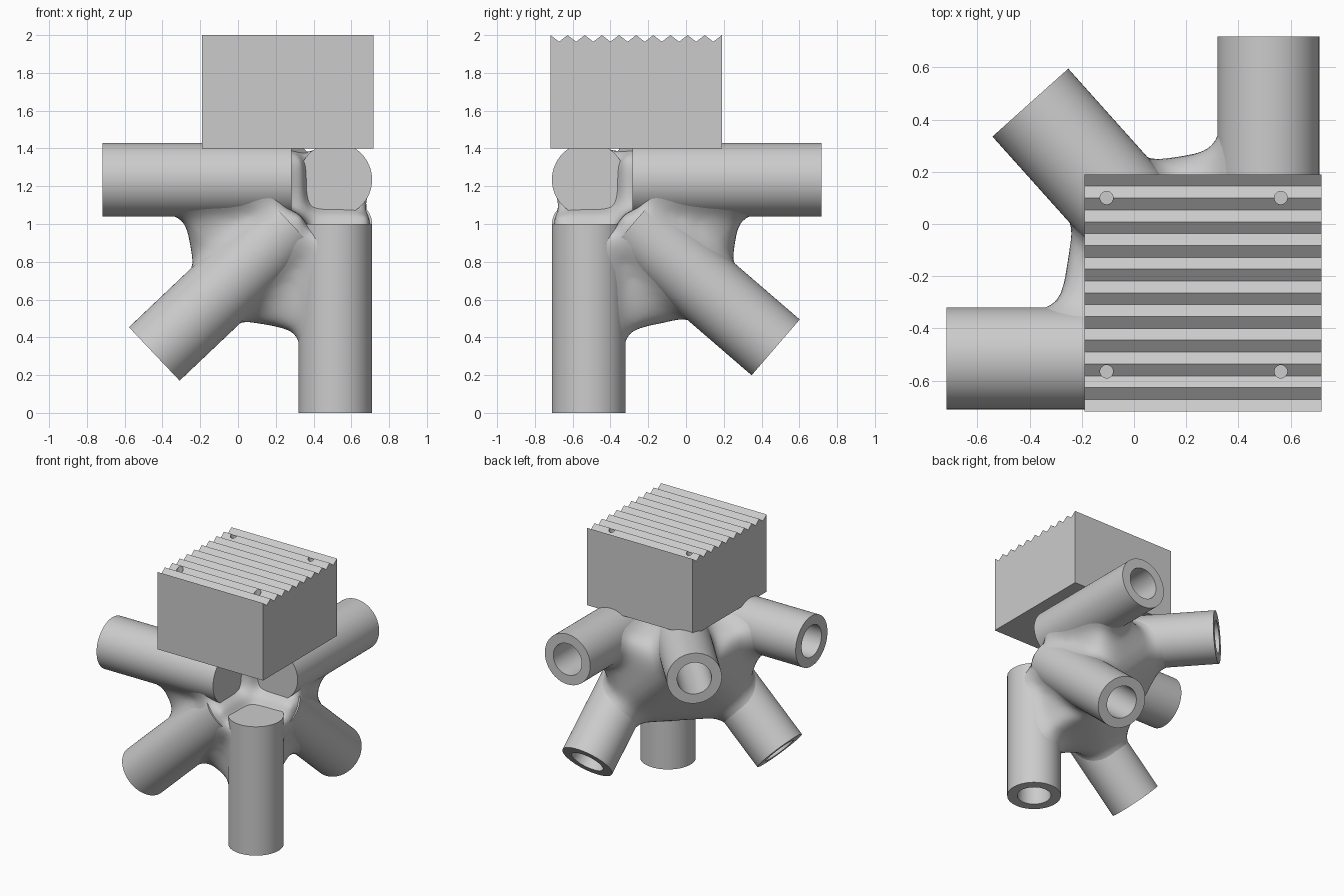
import bpy, bmesh, math
from mathutils import Vector, Matrix

cube = bpy.data.objects.get("Cube")
if cube:
    bpy.data.objects.remove(cube, do_unlink=True)

grey = bpy.data.materials.new("light grey")
grey.use_nodes = True
grey.diffuse_color = (0.6, 0.6, 0.6, 1)
grey.node_tree.nodes["Principled BSDF"].inputs["Base Color"].default_value = (0.6, 0.6, 0.6, 1)

RADIUS, BORE = 0.195, 0.122
AXIS = 0.515       # offset of the corner axis from the centre
TIP = 0.2825       # where the side tubes begin
ARM_Z = 1.235      # height of the level tubes
BORE_START = 0.45  # every tube is 1 long, the bore is blind

# name: (inner end, direction)
TUBES = {
    "upright_tube": ((AXIS, -AXIS, 1.0), (0, 0, -1)),
    "right_level_tube": ((TIP, -AXIS, ARM_Z), (-1, 0, 0)),
    "back_level_tube": ((AXIS, -TIP, ARM_Z), (0, 1, 0)),
    "diagonal_level_tube": ((0.27, -0.28, ARM_Z), (-0.667, 0.745, 0)),
    "right_sloping_tube": ((TIP, -AXIS, 1.0), (-0.726, 0, -0.688)),
    "back_sloping_tube": ((AXIS, -TIP, 1.0), (0, 0.757, -0.653)),
}


def add_object(name, bm):
    bmesh.ops.recalc_face_normals(bm, faces=bm.faces)
    mesh = bpy.data.meshes.new(name)
    bm.to_mesh(mesh)
    bm.free()
    mesh.materials.append(grey)
    obj = bpy.data.objects.new(name, mesh)
    bpy.context.collection.objects.link(obj)
    return obj


def activate(obj):
    bpy.ops.object.select_all(action="DESELECT")
    obj.select_set(True)
    bpy.context.view_layer.objects.active = obj


def frame(origin, direction):
    """Matrix that puts local z along the tube."""
    turn = Vector(direction).to_track_quat("Z", "Y").to_matrix().to_4x4()
    return Matrix.Translation(origin) @ turn


def add_rod(bm, matrix, radius, start, end, sides=48):
    bmesh.ops.create_cone(bm, cap_ends=True, segments=sides, radius1=radius, radius2=radius,
                          depth=end - start,
                          matrix=matrix @ Matrix.Translation((0, 0, (start + end) / 2)))


def add_ball(bm, centre, radii):
    bmesh.ops.create_icosphere(bm, subdivisions=3, radius=1,
                               matrix=Matrix.Translation(centre) @ Matrix.Diagonal((*radii, 1)))


def apply_modifier(obj, kind, **settings):
    modifier = obj.modifiers.new(kind.lower(), kind)
    for key, value in settings.items():
        setattr(modifier, key, value)
    activate(obj)
    bpy.ops.object.modifier_apply(modifier=modifier.name)


def subtract(obj, bm):
    cutter = add_object("cutter", bm)
    cutter.hide_render = True
    apply_modifier(obj, "BOOLEAN", operation="DIFFERENCE", solver="EXACT",
                   use_self=True, object=cutter)
    bpy.data.objects.remove(cutter, do_unlink=True)


# Tubes: a turned profile with a blind bore at the outer end
def add_tube(name, origin, direction):
    bm = bmesh.new()
    profile = [(0, 0), (RADIUS, 0), (RADIUS, 1), (BORE, 1), (BORE, BORE_START), (0, BORE_START)]
    verts = [bm.verts.new((r, 0, z)) for r, z in profile]
    edges = [bm.edges.new(pair) for pair in zip(verts, verts[1:])]
    bmesh.ops.spin(bm, geom=verts + edges, cent=(0, 0, 0), axis=(0, 0, 1),
                   angle=math.tau, steps=64)
    bmesh.ops.remove_doubles(bm, verts=bm.verts, dist=0.0005)
    bm.transform(frame(origin, direction))
    activate(add_object(name, bm))
    bpy.ops.object.shade_smooth_by_angle(angle=math.radians(30))


for name, (origin, direction) in TUBES.items():
    add_tube(name, origin, direction)

# Hub core: hull around the inward parts of the tube sections
inward = Vector((-1, 1, -1)).normalized()
bm = bmesh.new()
for origin, direction in TUBES.values():
    matrix = frame(origin, direction)
    for along, limit in ((0.05, 0.0), (0.57, 0.3)):
        for step in range(24):
            angle = math.tau * step / 24
            offset = Vector((math.cos(angle), math.sin(angle), 0))
            if (matrix.to_3x3() @ offset).dot(inward) > limit:
                bm.verts.new(matrix @ (offset * RADIUS + Vector((0, 0, along))))
result = bmesh.ops.convex_hull(bm, input=bm.verts)
inside = {g for g in result["geom_interior"] if isinstance(g, bmesh.types.BMVert)}
bmesh.ops.delete(bm, geom=list(inside), context="VERTS")
bmesh.ops.recalc_face_normals(bm, faces=bm.faces)

# Hub: core, tube stubs and balls over the inner tips melted together
for origin, direction in TUBES.values():
    add_rod(bm, frame(origin, direction), RADIUS, 0.02, 0.7)
add_ball(bm, (0.31, -0.31, 1.22), (0.16, 0.16, 0.16))
add_ball(bm, (TIP, -AXIS, 1.0), (0.24, 0.2, 0.24))
add_ball(bm, (AXIS, -TIP, 1.0), (0.2, 0.24, 0.24))
hub = add_object("blended_hub", bm)
apply_modifier(hub, "REMESH", mode="VOXEL", voxel_size=0.025)

# Hollow corner in front of the ends of the three square-set tubes
bm = bmesh.new()
SIDE, SHELF, BACK, FAR = 0.35, 1.07, 0.23, 1.0
for x, y, z in ((SIDE, BACK, SHELF), (BACK, SIDE, SHELF), (SIDE, SIDE, 0.96)):
    low, high = Vector((x, -FAR, z)), Vector((FAR, -y, 2 * FAR))
    box = Matrix.Translation((low + high) / 2) @ Matrix.Diagonal((*(high - low), 1))
    bmesh.ops.create_cube(bm, size=1, matrix=box)
subtract(hub, bm)
apply_modifier(hub, "REMESH", mode="VOXEL", voxel_size=0.025)
apply_modifier(hub, "SMOOTH", factor=0.5, iterations=45)

# Clear the hub out of the bores, inside the tube walls
bm = bmesh.new()
for origin, direction in TUBES.values():
    add_rod(bm, frame(origin, direction), BORE + 0.02, BORE_START - 0.02, 1)
subtract(hub, bm)
activate(hub)
bpy.ops.object.shade_smooth()

# Block: sawtooth profile extruded across
LOW, HIGH, BASE, TOP, TEETH = -0.7175, 0.19, 1.4, 2.0, 10
pitch = (HIGH - LOW) / TEETH
outline = [(HIGH, BASE), (LOW, BASE)]
for i in range(2 * TEETH + 1):
    outline.append((LOW + i * pitch / 2, TOP - (0.035 if i % 2 else 0)))
bm = bmesh.new()
face = bm.faces.new([bm.verts.new((-HIGH, y, z)) for y, z in outline])
extruded = bmesh.ops.extrude_face_region(bm, geom=[face])["geom"]
bmesh.ops.translate(bm, vec=(HIGH - LOW, 0, 0),
                    verts=[g for g in extruded if isinstance(g, bmesh.types.BMVert)])
block = add_object("ridged_block", bm)

# Four screw holes in the block
bm = bmesh.new()
for x in (-0.105, 0.5625):
    for y in (-0.565, 0.1):
        add_rod(bm, Matrix.Translation((x, y, 0)), 0.025, 1.7, 2.1, 24)
subtract(block, bm)
